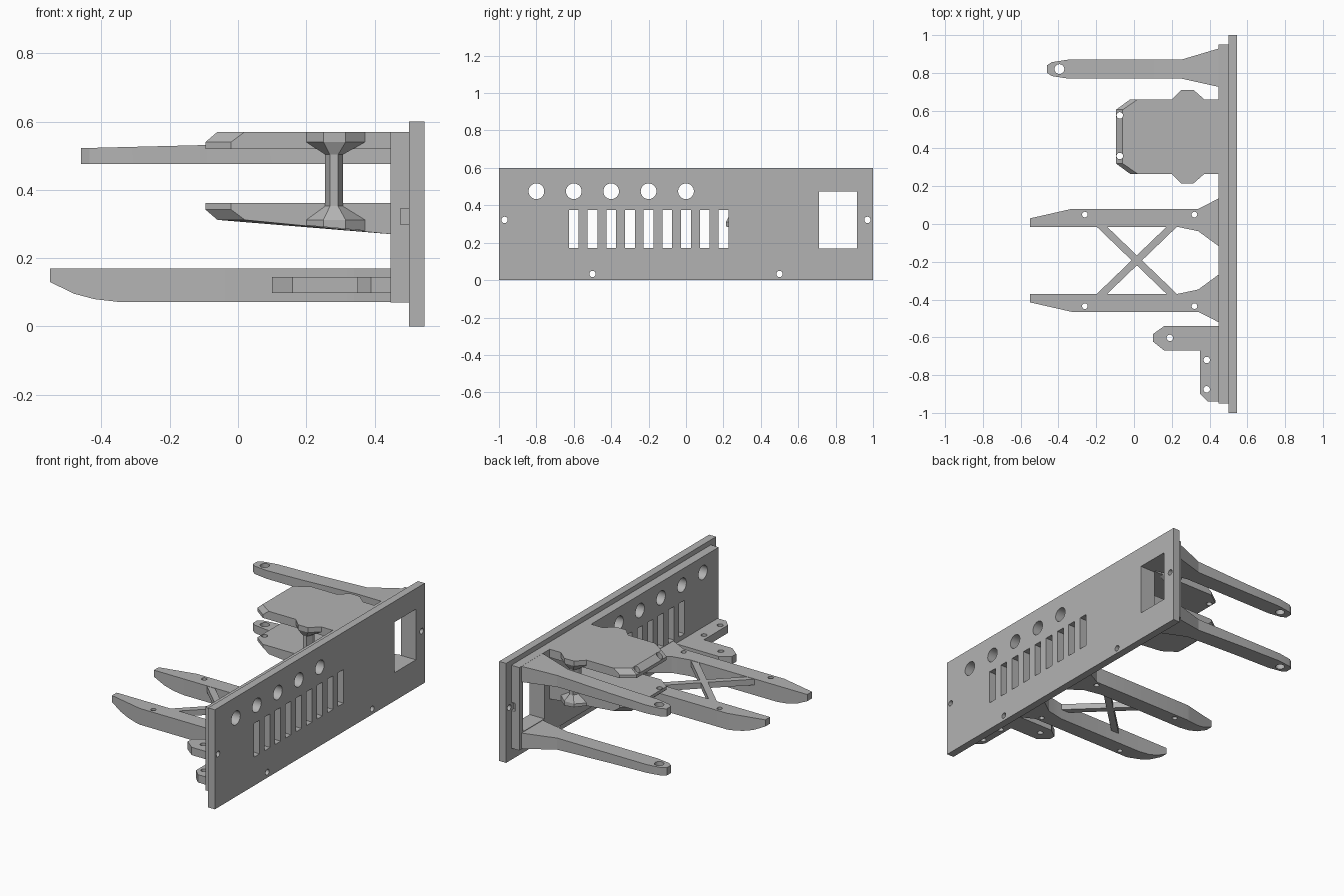
import bpy, bmesh, math
from mathutils import Vector, Matrix

if "Cube" in bpy.data.objects:
    bpy.data.objects.remove(bpy.data.objects["Cube"])

grey = bpy.data.materials.new("plain_grey")
grey.diffuse_color = (0.45, 0.45, 0.45, 1)
grey.use_nodes = True
grey.node_tree.nodes["Principled BSDF"].inputs["Base Color"].default_value = grey.diffuse_color


def finish(name, bm):
    bmesh.ops.recalc_face_normals(bm, faces=bm.faces)
    me = bpy.data.meshes.new(name)
    bm.to_mesh(me)
    bm.free()
    me.materials.append(grey)
    ob = bpy.data.objects.new(name, me)
    bpy.context.collection.objects.link(ob)
    return ob


def loft(bm, rings):
    """Closed solid through (outline, z) rings with equal point counts."""
    loops = [[bm.verts.new((x, y, z)) for x, y in pts] for pts, z in rings]
    n = len(loops[0])
    for a, b in zip(loops, loops[1:]):
        for i in range(n):
            j = (i + 1) % n
            bm.faces.new((a[i], a[j], b[j], b[i]))
    bm.faces.new(loops[0][::-1])
    bm.faces.new(loops[-1])


def interp(x, pts):
    for (x0, z0), (x1, z1) in zip(pts, pts[1:]):
        if x <= x1:
            return z0 + (z1 - z0) * max(0, x - x0) / (x1 - x0)
    return pts[-1][1]


def shaped_prism(name, outline, bottom, top):
    """Plan outline extruded between bottom and top height profiles along x."""
    bm = bmesh.new()
    loft(bm, [(outline, 0), (outline, 1)])
    for x in {p[0] for p in bottom[1:-1] + top[1:-1]}:
        bmesh.ops.bisect_plane(bm, geom=bm.verts[:] + bm.edges[:] + bm.faces[:],
                               plane_co=(x, 0, 0), plane_no=(1, 0, 0), dist=1e-5)
    for v in bm.verts:
        v.co.z = interp(v.co.x, top if v.co.z > 0.5 else bottom)
    return finish(name, bm)


def box(bm, x0, x1, y0, y1, z0, z1):
    loft(bm, [([(x0, y0), (x1, y0), (x1, y1), (x0, y1)], z) for z in (z0, z1)])


def cyl(bm, c, r, axis, depth=0.5):
    m = Matrix.Translation(c)
    if axis == 'X':
        m = m @ Matrix.Rotation(math.pi / 2, 4, 'Y')
    bmesh.ops.create_cone(bm, cap_ends=True, segments=32, radius1=r, radius2=r,
                          depth=depth, matrix=m)


def cut(ob, cutter_bm):
    cutter = finish("cutter", cutter_bm)
    cutter.hide_render = True
    mod = ob.modifiers.new("cut", 'BOOLEAN')
    mod.operation, mod.solver, mod.object = 'DIFFERENCE', 'EXACT', cutter
    bpy.context.view_layer.objects.active = ob
    bpy.ops.object.modifier_apply(modifier=mod.name)
    bpy.data.objects.remove(cutter)


def drill(ob, points, r):
    bm = bmesh.new()
    for x, y in points:
        cyl(bm, (x, y, 0.3), r, 'Z', 1.2)
    cut(ob, bm)


IN = 0.452  # parts sink slightly into the backing plate

# Front panel and backing plate share the same openings
bm = bmesh.new()
box(bm, 0.5, 0.546, -1, 1, 0, 0.6)
panel = finish("front_panel", bm)
bm = bmesh.new()
box(bm, 0.447, 0.5, -0.95, 0.95, 0.07, 0.57)
plate = finish("backing_plate", bm)
for ob in (panel, plate):
    bm = bmesh.new()
    for i in range(5):
        cyl(bm, (0.5, -0.8 + 0.2 * i, 0.475), 0.042, 'X')
    for i in range(9):
        y = -0.6 + 0.1 * i
        box(bm, 0.3, 0.7, y - 0.026, y + 0.026, 0.172, 0.375)
    box(bm, 0.3, 0.7, 0.712, 0.915, 0.17, 0.475)
    for s in (-1, 1):
        if ob is panel:
            cyl(bm, (0.5, s * 0.97, 0.322), 0.017, 'X')
            cyl(bm, (0.5, s * 0.5, 0.033), 0.017, 'X')
        else:
            a, b = sorted((s * 0.925, s * 1.0))
            box(bm, 0.475, 0.52, a, b, 0.298, 0.346)
    cut(ob, bm)

# Long upper and lower arms
arm_plan = [(-0.46, 0.80), (-0.435, 0.783), (-0.35, 0.77), (0.25, 0.77), (IN, 0.725),
            (IN, 0.93), (0.25, 0.87), (-0.35, 0.87), (-0.435, 0.857), (-0.46, 0.84)]
slope = [(-0.46, 0.522), (-0.1, 0.531), (0.25, 0.545), (IN, 0.57)]
flat = [(-0.46, 0.475), (IN, 0.475)]
flip = lambda pts: [(x, 0.642 - z) for x, z in pts]
for name, lo, hi in (("upper_arm", flat, slope), ("lower_arm", flip(slope), flip(flat))):
    drill(shaped_prism(name, arm_plan, lo, hi), [(-0.395, 0.82)], 0.026)


# Clamp trays with chamfered, bevelled noses
def tray_plan(x0, x1, inset):
    return [(x0, 0.32 + inset), (x1, 0.265), (IN, 0.265),
            (IN, 0.66), (x1, 0.66), (x0, 0.605 - inset)]


nose, bevel = tray_plan(-0.095, -0.02, 0), tray_plan(-0.06, 0.02, 0)
tray_holes = [(-0.075, 0.36), (-0.075, 0.575)]
bm = bmesh.new()
loft(bm, [(nose, 0.52), (nose, 0.54), (bevel, 0.57)])
drill(finish("upper_tray", bm), tray_holes, 0.017)
bm = bmesh.new()
loft(bm, [(bevel, 0.312), (nose, 0.342), (nose, 0.361)])
for v in bm.verts:
    if v.co.x > 0.4 and v.co.z < 0.35:
        v.co.z = 0.27 if v.co.z < 0.32 else 0.32
drill(finish("lower_tray", bm), tray_holes, 0.017)

# Flared columns joining the trays, mirrored on both sides
for s, name in ((-1, "front_column"), (1, "rear_column")):
    def section(a, b, c, d, depth):
        pts = [(a, 0.17), (a, 0.1975), (b, depth), (c, depth), (d, 0.1975), (d, 0.17)]
        return [(x, 0.4625 + s * y) for x, y in pts]
    wide = section(0.2, 0.25, 0.315, 0.372, 0.2475)
    slim = section(0.255, 0.269, 0.293, 0.307, 0.228)
    bm = bmesh.new()
    loft(bm, [(wide, 0.292), (wide, 0.312), (slim, 0.352),
              (slim, 0.503), (wide, 0.54), (wide, 0.57)])
    for v in bm.verts:
        if v.co.z < 0.3:
            v.co.z -= (v.co.x - 0.2) * 0.09 - 0.004
    finish(name, bm)

# Pair of rails with curved tips, mirrored about their mid line
MID = -0.1925
rail_plan = [(-0.55, -0.015), (0.23, -0.015), (0.34, -0.038), (IN, -0.12),
             (IN, 0.137), (0.34, 0.08), (-0.33, 0.08), (-0.55, 0.03)]
rail_low = [(-0.55, 0.13), (-0.48, 0.096), (-0.42, 0.08), (-0.35, 0.072), (IN, 0.072)]
for s, name in ((1, "rear_rail"), (-1, "front_rail")):
    side = lambda y: MID + s * (y - MID)
    rail = shaped_prism(name, [(x, side(y)) for x, y in rail_plan],
                        rail_low, [(-0.55, 0.17), (IN, 0.17)])
    drill(rail, [(-0.26, side(0.05)), (0.32, side(0.05))], 0.015)

# Crossed braces between the rails
for s, name in ((1, "brace_a"), (-1, "brace_b")):
    bm = bmesh.new()
    mid = 0.015
    plan = [(mid + s * x, MID + y) for x, y in
            ((-0.225, -0.19), (-0.170, -0.19), (0.225, 0.19), (0.170, 0.19))]
    loft(bm, [(plan, 0.133), (plan, 0.168)])
    finish(name, bm)

# Angled foot bracket
foot_plan = [(IN, -0.54), (0.16, -0.54), (0.1, -0.583), (0.1, -0.622), (0.16, -0.67),
             (0.35, -0.67), (0.35, -0.9), (0.39, -0.94), (IN, -0.94)]
foot = shaped_prism("foot_bracket", foot_plan, [(0.1, 0.098), (IN, 0.098)],
                    [(0.1, 0.145), (IN, 0.145)])
drill(foot, [(0.19, -0.603), (0.385, -0.72), (0.385, -0.875)], 0.017)

# Keep edges crisp while rounding the holes
for ob in bpy.context.collection.objects:
    ob.select_set(True)
    bpy.context.view_layer.objects.active = ob
bpy.ops.object.shade_smooth_by_angle(angle=math.radians(15))
